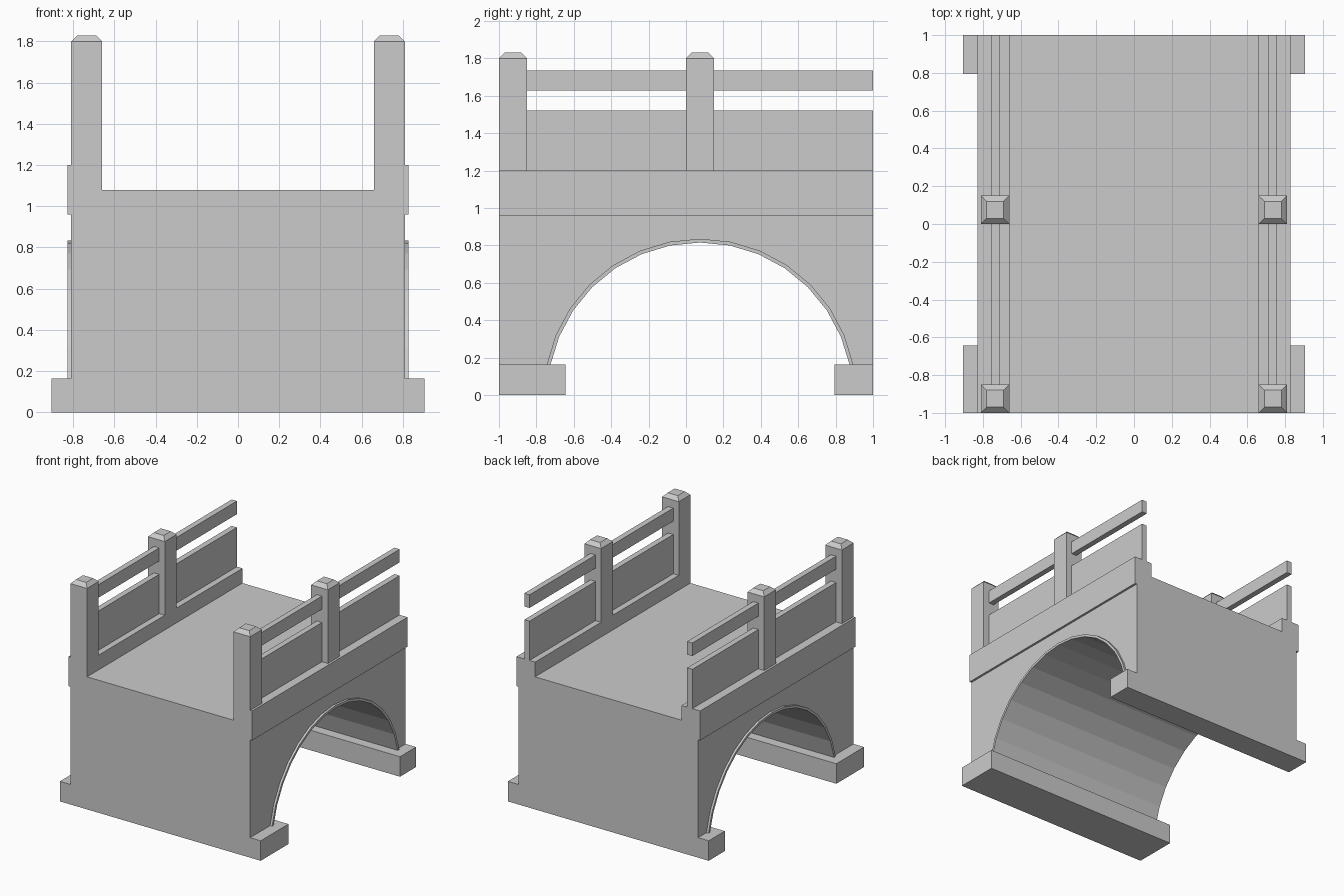
import bpy, bmesh, math

if "Cube" in bpy.data.objects:
    bpy.data.objects.remove(bpy.data.objects["Cube"])


def make_object(name, bm, mirror=False):
    bmesh.ops.recalc_face_normals(bm, faces=bm.faces)
    mesh = bpy.data.meshes.new(name)
    bm.to_mesh(mesh)
    bm.free()
    obj = bpy.data.objects.new(name, mesh)
    bpy.context.collection.objects.link(obj)
    if mirror:
        obj.modifiers.new("other_side", 'MIRROR').use_axis[0] = True
    return obj


def prism(name, start, end, mirror=False):
    """Solid between two matching outlines."""
    bm = bmesh.new()
    a = [bm.verts.new(p) for p in start]
    b = [bm.verts.new(p) for p in end]
    bm.faces.new(a)
    bm.faces.new(b[::-1])
    for i in range(len(a)):
        j = (i + 1) % len(a)
        bm.faces.new((a[i], b[i], b[j], a[j]))
    return make_object(name, bm, mirror)


def along_x(name, profile, x0, x1):
    return prism(name, [(x0, y, z) for y, z in profile],
                 [(x1, y, z) for y, z in profile])


def along_y(name, profile, y0, y1, mirror=True):
    return prism(name, [(x, y0, z) for x, z in profile],
                 [(x, y1, z) for x, z in profile], mirror)


def rect(a0, a1, b0, b1):
    return [(a0, b0), (a1, b0), (a1, b1), (a0, b1)]


ARCH_Y, R_IN, R_OUT = 0.075, 0.815, 0.835
FOOT_TOP, DECK, KERB_TOP = 0.163, 1.08, 1.2


def arc(r):
    pts = [(ARCH_Y - r * math.cos(math.pi * i / 16), r * math.sin(math.pi * i / 16))
           for i in range(1, 16)]
    pts[0] = (pts[0][0], FOOT_TOP)
    pts[-1] = (pts[-1][0], FOOT_TOP)
    return pts


# Bridge body with the arch cut through its profile
along_x("bridge_body", [(-1, FOOT_TOP)] + arc(R_OUT) +
        [(1, FOOT_TOP), (1, DECK), (-1, DECK)], -0.81, 0.81)

# Arch lining, standing slightly proud of both sides
along_x("arch_lining", arc(R_OUT) + arc(R_IN)[::-1], -0.828, 0.828)

# Footings
along_x("front_footing", rect(-1, -0.643, 0, FOOT_TOP), -0.905, 0.905)
along_x("back_footing", rect(0.793, 1, 0, FOOT_TOP), -0.905, 0.905)

# Kerbs overlapping the body sides
along_y("kerb", [(0.66, DECK), (0.81, DECK), (0.81, 0.96), (0.828, 0.96),
                 (0.828, KERB_TOP), (0.66, KERB_TOP)], -1, 1)

# Railing posts with chamfered caps
for name, y0 in (("end_post", -1.0), ("middle_post", 0.0)):
    bm = bmesh.new()
    rings = []
    for z, inset in ((KERB_TOP, 0), (1.8, 0), (1.83, 0.03)):
        rings.append([bm.verts.new((x, y, z)) for x, y in
                      rect(0.66 + inset, 0.81 - inset, y0 + inset, y0 + 0.15 - inset)])
    for low, high in zip(rings, rings[1:]):
        for i in range(4):
            j = (i + 1) % 4
            bm.faces.new((low[i], low[j], high[j], high[i]))
    bm.faces.new(rings[0][::-1])
    bm.faces.new(rings[-1])
    make_object(name, bm, mirror=True)

# Parapet panels and handrails between the posts
for label, y0, y1 in (("front", -0.85, 0.0), ("back", 0.15, 1.0)):
    along_y(label + "_panel", rect(0.71, 0.757, KERB_TOP, 1.52), y0, y1)
    along_y(label + "_handrail", rect(0.71, 0.757, 1.628, 1.735), y0, y1)
